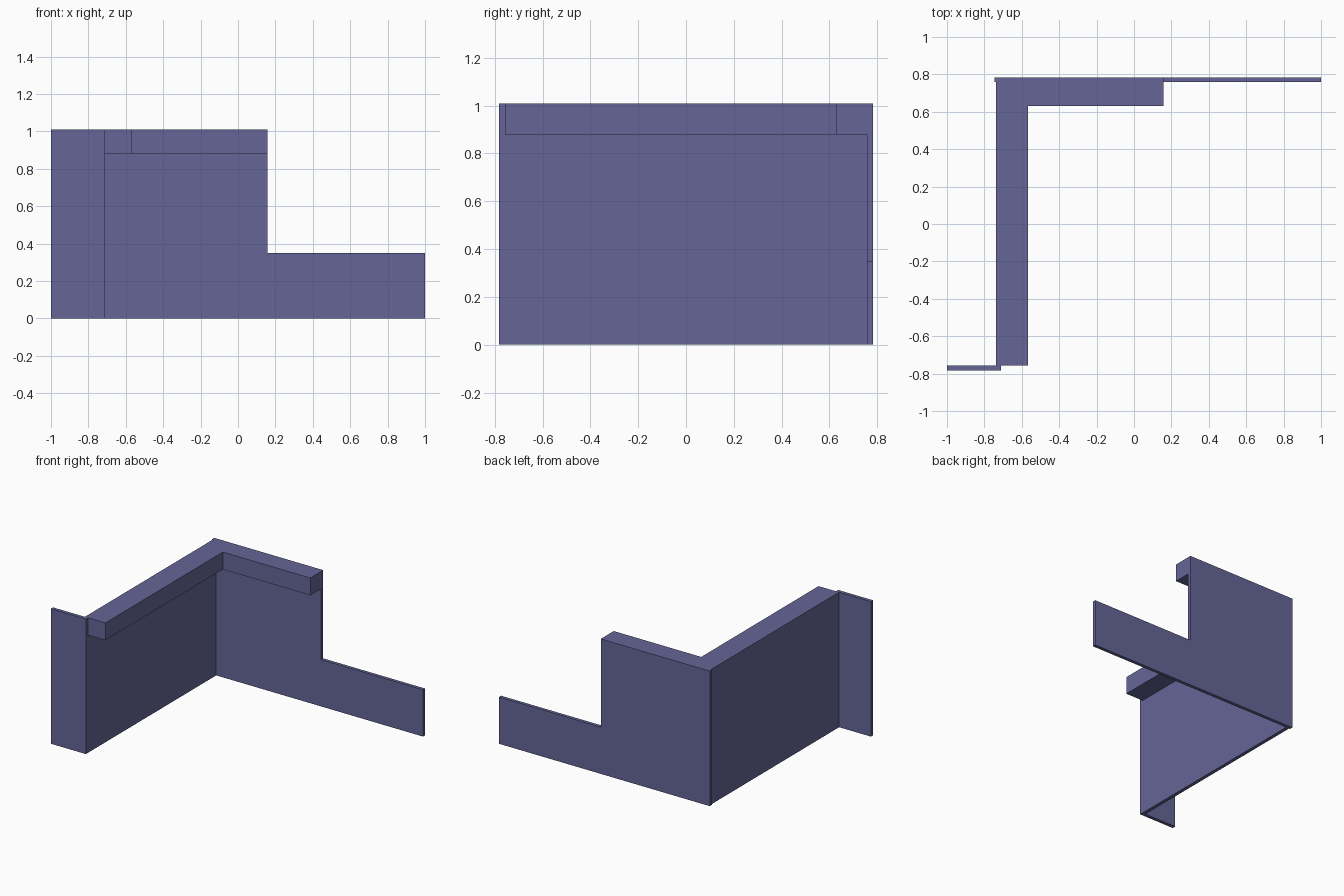
import bpy, bmesh
from mathutils import Vector

if "Cube" in bpy.data.objects:
    bpy.data.objects.remove(bpy.data.objects["Cube"])

H = 1.01          # wall height
LEDGE_Z = 0.88    # underside of the ledge

mat = bpy.data.materials.new("slate_blue")
mat.diffuse_color = (0.13, 0.13, 0.31, 1)
mat.use_nodes = True
mat.node_tree.nodes["Principled BSDF"].inputs["Base Color"].default_value = mat.diffuse_color


def prism(name, points, direction):
    """Extrude a flat polygon along a direction into a closed solid."""
    bm = bmesh.new()
    face = bm.faces.new([bm.verts.new(p) for p in points])
    grown = bmesh.ops.extrude_face_region(bm, geom=[face], use_keep_orig=True)
    moved = [v for v in grown["geom"] if isinstance(v, bmesh.types.BMVert)]
    bmesh.ops.translate(bm, verts=moved, vec=Vector(direction))
    bmesh.ops.recalc_face_normals(bm, faces=bm.faces[:])
    mesh = bpy.data.meshes.new(name)
    bm.to_mesh(mesh)
    bm.free()
    mesh.materials.append(mat)
    obj = bpy.data.objects.new(name, mesh)
    bpy.context.collection.objects.link(obj)
    return obj


def panel(name, x0, x1, y0, y1):
    """Full-height upright panel."""
    return prism(name, [(x0, y0, 0), (x1, y0, 0), (x1, y1, 0), (x0, y1, 0)], (0, 0, H))


# Back wall: tall section stepping down to a low section
step = [(-0.745, 0), (1, 0), (1, 0.35), (0.157, 0.35), (0.157, H), (-0.745, H)]
prism("back_wall", [(x, 0.758, z) for x, z in step], (0, 0.025, 0))

# Side wall and the short return at its front end
panel("side_wall", -0.737, -0.711, -0.757, 0.758)
panel("front_return", -1, -0.711, -0.783, -0.757)

# L-shaped ledge along the inside of both walls
plan = [(-0.711, -0.757), (-0.567, -0.757), (-0.567, 0.63),
        (0.157, 0.63), (0.157, 0.758), (-0.711, 0.758)]
prism("top_ledge", [(x, y, LEDGE_Z) for x, y in plan], (0, 0, H - LEDGE_Z))
